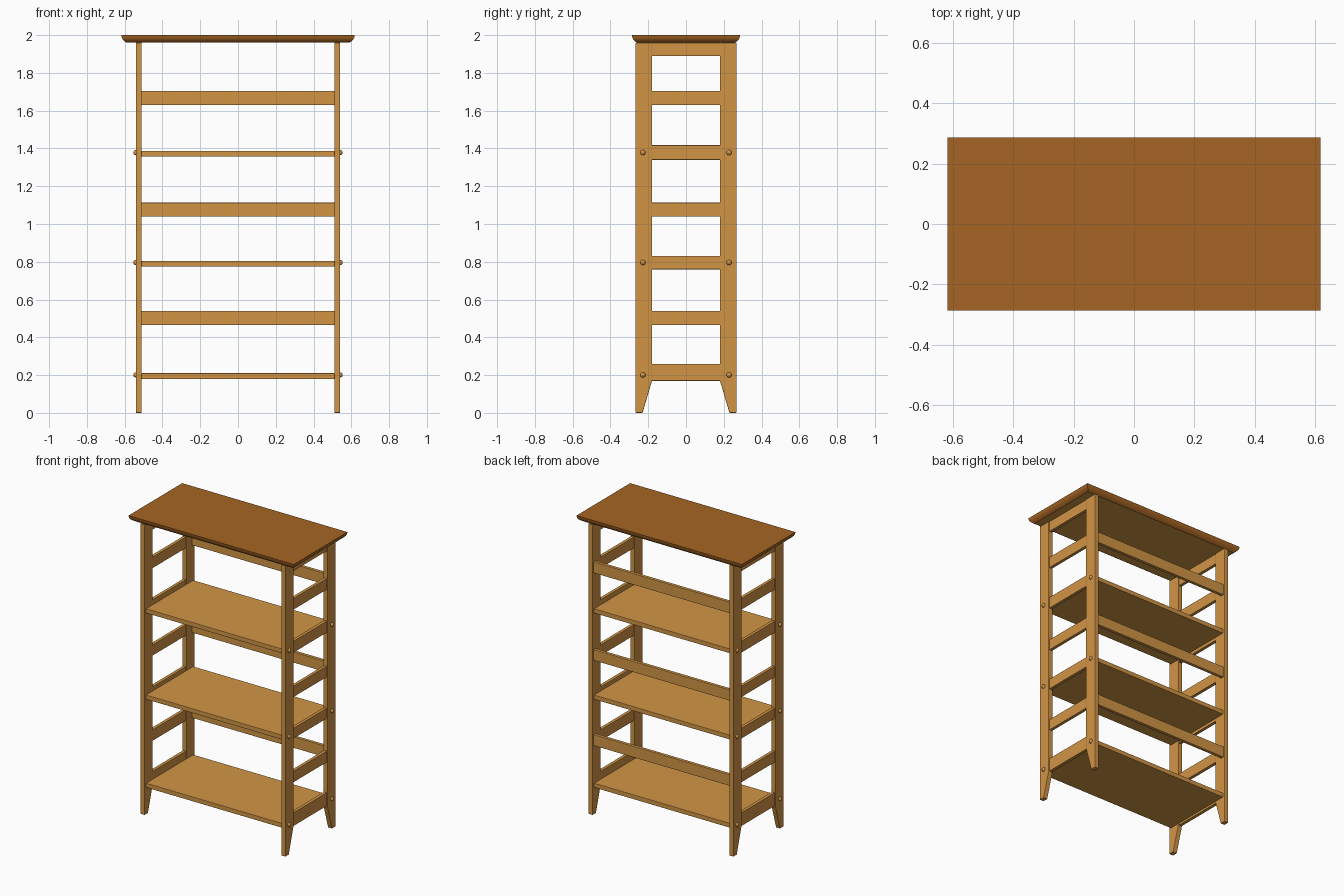
import bpy, bmesh

if "Cube" in bpy.data.objects:
    bpy.data.objects.remove(bpy.data.objects["Cube"])


def material(name, rgb):
    m = bpy.data.materials.new(name)
    m.use_nodes = True
    m.diffuse_color = (*rgb, 1)
    m.node_tree.nodes["Principled BSDF"].inputs["Base Color"].default_value = (*rgb, 1)
    return m


honey = material("honey_wood", (0.64, 0.30, 0.06))
brown = material("brown_wood", (0.38, 0.13, 0.017))


def finish(name, bm, mats, bevel=0):
    bmesh.ops.recalc_face_normals(bm, faces=bm.faces)
    mesh = bpy.data.meshes.new(name)
    bm.to_mesh(mesh)
    bm.free()
    for m in mats:
        mesh.materials.append(m)
    ob = bpy.data.objects.new(name, mesh)
    bpy.context.collection.objects.link(ob)
    if bevel:
        mod = ob.modifiers.new("eased_edges", "BEVEL")
        mod.width = bevel
        mod.segments = 2
    return ob


def board(name, x, y, z, bevel=0.002):
    """Box between the (low, high) limits on each axis."""
    bm = bmesh.new()
    bmesh.ops.create_cube(bm, size=1)
    for v in bm.verts:
        v.co = [lim[0] if c < 0 else lim[1] for c, lim in zip(v.co, (x, y, z))]
    return finish(name, bm, [honey], bevel)


def leg(name, sx, sy):
    """Side profile with a tapered foot, extruded across the thickness."""
    profile = [(0.267, 0), (0.267, 1.96), (0.18, 1.96), (0.18, 0.17), (0.23, 0)]
    bm = bmesh.new()
    face = bm.faces.new([bm.verts.new((sx * 0.51, sy * y, z)) for y, z in profile])
    ext = bmesh.ops.extrude_face_region(bm, geom=[face])["geom"]
    moved = [v for v in ext if isinstance(v, bmesh.types.BMVert)]
    bmesh.ops.translate(bm, verts=moved, vec=(sx * 0.031, 0, 0))
    finish(name, bm, [honey], 0.003)


def peg(name, x, y, z):
    bm = bmesh.new()
    bmesh.ops.create_uvsphere(bm, u_segments=16, v_segments=10, radius=0.014)
    bmesh.ops.translate(bm, verts=bm.verts, vec=(x, y, z))
    for f in bm.faces:
        f.smooth = True
    finish(name, bm, [honey])


shelf_tops = [0.21, 0.805, 1.387]
side_rails = [(0.17, 0.26), (0.465, 0.54), (0.76, 0.83), (1.04, 1.113),
              (1.34, 1.417), (1.63, 1.705), (1.89, 1.96)]

# End frames: legs, rails and pegs
for side, sx in (("left", 1), ("right", -1)):
    for end, sy in (("front", -1), ("back", 1)):
        leg(f"{end}_{side}_leg", sx, sy)
        for i, top in enumerate(shelf_tops):
            peg(f"{end}_{side}_peg_{i + 1}", sx * 0.54, sy * 0.228, top - 0.009)
    for i, z in enumerate(side_rails):
        xs = sorted((sx * 0.514, sx * 0.536))
        board(f"{side}_rail_{i + 1}", xs, (-0.181, 0.181), z)

# Shelves and the back slats above them
for i, top in enumerate(shelf_tops):
    board(f"shelf_{i + 1}", (-0.511, 0.511), (-0.252, 0.252), (top - 0.03, top))
    board(f"back_slat_{i + 1}", (-0.511, 0.511), (0.235, 0.257), side_rails[2 * i + 1])

# Top with a rounded, undercut edge
bm = bmesh.new()
rings = []
for inset, z in [(0.026, 1.96), (0.016, 1.967), (0.008, 1.975), (0.002, 1.985), (0, 2)]:
    x, y = 0.617 - inset, 0.286 - inset
    rings.append([bm.verts.new((a * x, b * y, z))
                  for a, b in ((-1, -1), (1, -1), (1, 1), (-1, 1))])
for low, high in zip(rings, rings[1:]):
    for i in range(4):
        j = (i + 1) % 4
        bm.faces.new((low[i], low[j], high[j], high[i])).smooth = True
bm.faces.new(rings[-1])
bm.faces.new(rings[0][::-1]).material_index = 1
top = finish("top_board", bm, [brown, honey])
bpy.context.view_layer.objects.active = top
top.select_set(True)
bpy.ops.object.shade_smooth_by_angle()
